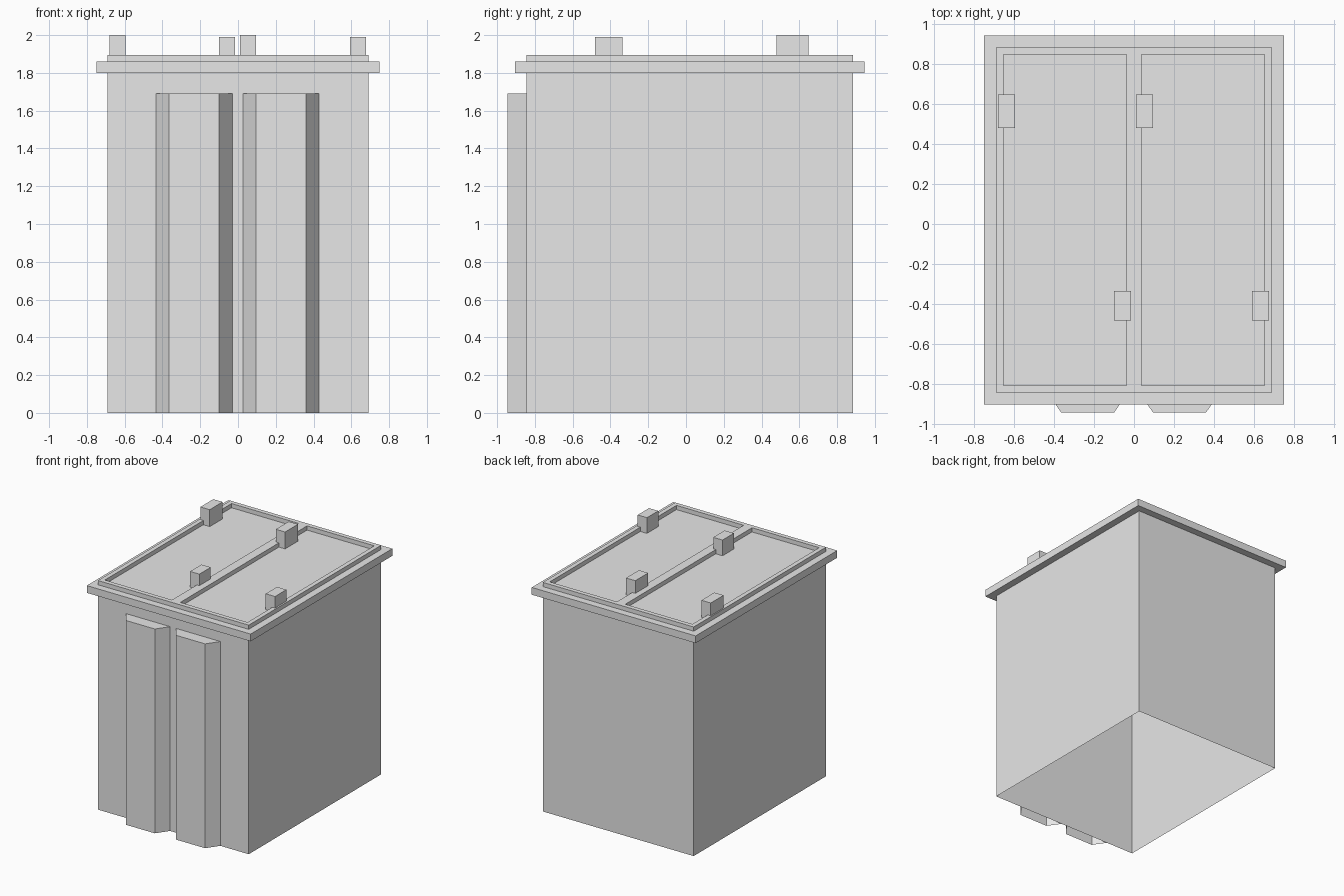
import bpy, bmesh
from mathutils import Matrix, Vector

cube = bpy.data.objects.get("Cube")
if cube:
    bpy.data.objects.remove(cube, do_unlink=True)

GREY = (0.8, 0.8, 0.8, 1)
mat = bpy.data.materials.new("plain_grey")
mat.use_nodes = True
mat.diffuse_color = GREY
mat.node_tree.nodes["Principled BSDF"].inputs["Base Color"].default_value = GREY


def finish(name, bm):
    mesh = bpy.data.meshes.new(name)
    bm.to_mesh(mesh)
    bm.free()
    mesh.materials.append(mat)
    obj = bpy.data.objects.new(name, mesh)
    bpy.context.collection.objects.link(obj)
    return obj


def box(name, x, y, z, open_sides=()):
    """Box from min/max pairs; faces facing any open direction are removed."""
    bm = bmesh.new()
    size = [b - a for a, b in (x, y, z)]
    mid = [(a + b) / 2 for a, b in (x, y, z)]
    bmesh.ops.create_cube(bm, size=1, matrix=Matrix.Translation(mid) @ Matrix.Diagonal((*size, 1)))
    bm.normal_update()
    gone = [f for f in bm.faces if any(f.normal.dot(Vector(d)) > 0.9 for d in open_sides)]
    bmesh.ops.delete(bm, geom=gone, context='FACES')
    return finish(name, bm)


DOWN, UP = (0, 0, -1), (0, 0, 1)
CY = 0.02                       # depth centre of the body and lid
HX, HY = 0.69, 0.865            # body half width and half depth
LID_TOP, RIM_TOP = 1.86, 1.895

# Hollow body, open underneath, capped by the lid
box("body", (-HX, HX), (CY - HY, CY + HY), (0, 1.8), (DOWN, UP))
box("lid_slab", (-0.75, 0.75), (CY - 0.925, CY + 0.925), (1.8, LID_TOP))

# Raised frame on the lid: outer rails and a centre bar around two recessed panels
RAIL = 0.037
front, back = CY - HY, CY + HY
for side, s in (("right", -1), ("left", 1)):
    x = sorted((s * HX, s * (HX - RAIL)))
    box("rim_" + side, x, (front, back), (LID_TOP, RIM_TOP))
inner = (RAIL - HX, HX - RAIL)
box("rim_front", inner, (front, front + RAIL), (LID_TOP, RIM_TOP))
box("rim_back", inner, (back - RAIL, back), (LID_TOP, RIM_TOP))
box("rim_centre_bar", (-0.038, 0.038), (front + RAIL, back - RAIL), (LID_TOP, RIM_TOP))

# Two blocks on each panel, the back pair longer and a little taller
for label, x in (("right", -0.68), ("left", 0.01)):
    box("back_block_" + label, (x, x + 0.085), (0.48, 0.648), (LID_TOP, 2.0))
for label, x in (("right", -0.1), ("left", 0.592)):
    box("front_block_" + label, (x, x + 0.085), (-0.483, -0.335), (LID_TOP, 1.99))

# Bevelled hollow ribs on the front wall
for label, cx in (("right", -0.232), ("left", 0.228)):
    bm = bmesh.new()
    outline = [(-0.202, front), (-0.132, -0.945), (0.132, -0.945), (0.202, front)]
    low = [bm.verts.new((cx + x, y, 0)) for x, y in outline]
    high = [bm.verts.new((cx + x, y, 1.69)) for x, y in outline]
    for i in range(3):
        bm.faces.new((low[i], low[i + 1], high[i + 1], high[i]))
    bm.faces.new(high)
    finish("front_rib_" + label, bm)
